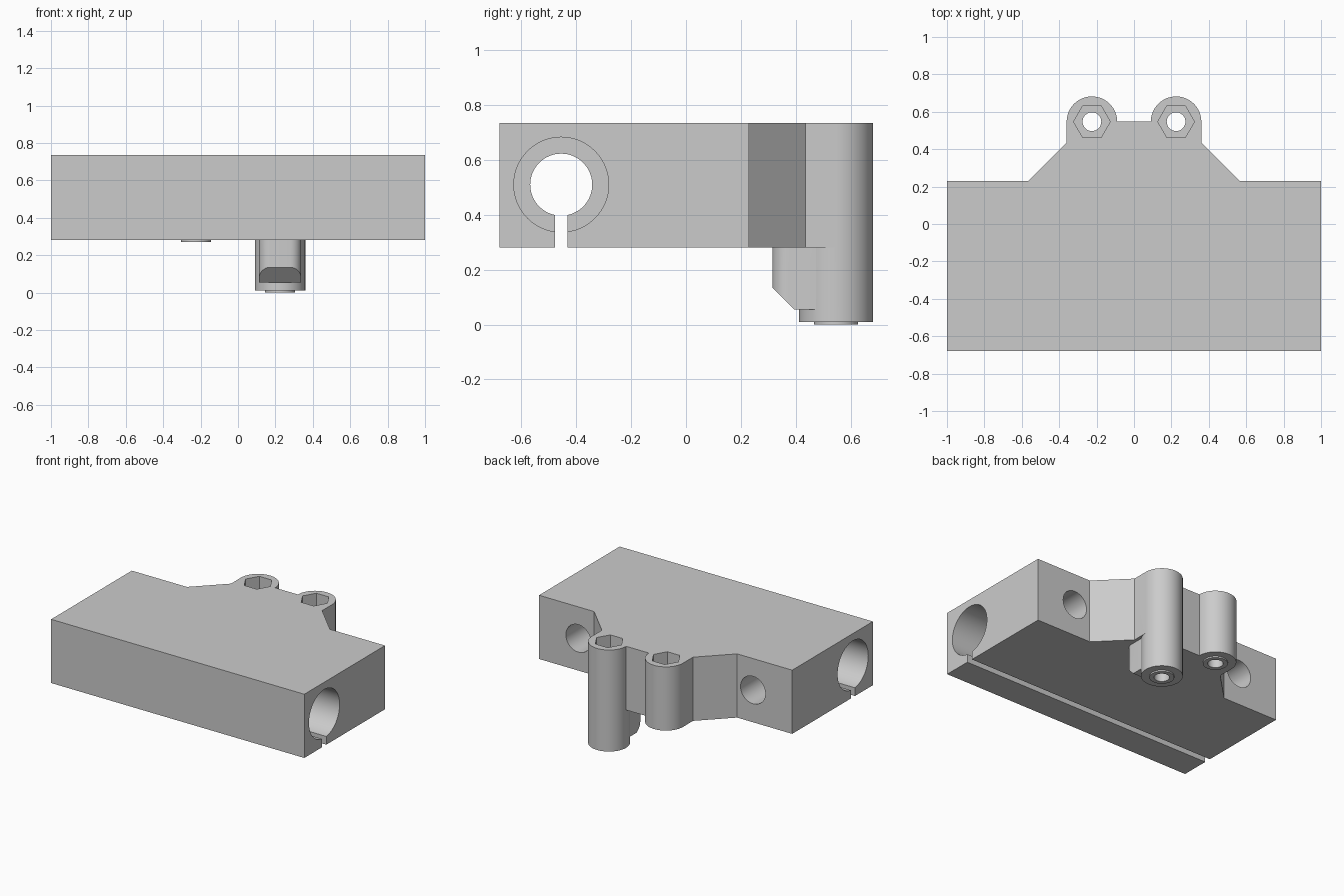
import bpy, bmesh, math
from mathutils import Matrix, Vector

if "Cube" in bpy.data.objects:
    bpy.data.objects.remove(bpy.data.objects["Cube"])

gray = bpy.data.materials.new("plain_gray")
gray.use_nodes = True
gray.diffuse_color = (0.6, 0.6, 0.6, 1)
gray.node_tree.nodes["Principled BSDF"].inputs["Base Color"].default_value = (0.6, 0.6, 0.6, 1)

TOP, BASE = 0.735, 0.28          # block height range
BACK, FRONT = 0.23, -0.68        # block depth range
BOSS_X, BOSS_Y, BOSS_R = 0.225, 0.547, 0.135
BORE_Y, BORE_Z = -0.455, 0.51


def to_object(name, bm):
    bmesh.ops.recalc_face_normals(bm, faces=bm.faces)
    mesh = bpy.data.meshes.new(name)
    bm.to_mesh(mesh)
    bm.free()
    mesh.materials.append(gray)
    obj = bpy.data.objects.new(name, mesh)
    bpy.context.collection.objects.link(obj)
    return obj


def prism(name, points, direction):
    """Extrude a closed outline of 3D points along a direction."""
    bm = bmesh.new()
    face = bm.faces.new([bm.verts.new(p) for p in points])
    grown = bmesh.ops.extrude_face_region(bm, geom=[face])
    verts = [v for v in grown["geom"] if isinstance(v, bmesh.types.BMVert)]
    bmesh.ops.translate(bm, verts=verts, vec=direction)
    return to_object(name, bm)


def rod(name, start, end, radius, sides=64):
    """Cylinder between two points."""
    start, end = Vector(start), Vector(end)
    axis = end - start
    turn = Vector((0, 0, 1)).rotation_difference(axis).to_matrix().to_4x4()
    bm = bmesh.new()
    bmesh.ops.create_cone(bm, cap_ends=True, segments=sides, radius1=radius,
                          radius2=radius, depth=axis.length,
                          matrix=Matrix.Translation((start + end) / 2) @ turn)
    return to_object(name, bm)


def combine(target, other, operation):
    mod = target.modifiers.new("combine", "BOOLEAN")
    mod.operation, mod.solver, mod.object = operation, "EXACT", other
    bpy.context.view_layer.objects.active = target
    bpy.ops.object.modifier_apply(modifier=mod.name)
    bpy.data.objects.remove(other)


# Block with tapered tongue at the back
half = [(1, FRONT), (1, BACK), (0.565, BACK), (0.36, 0.435), (0.36, BOSS_Y)]
outline = half + [(-x, y) for x, y in reversed(half)]
body = prism("clamp_block", [(x, y, BASE) for x, y in outline], (0, 0, TOP - BASE))

# Gusset ahead of the long boss: rounded plan, sloped underside
corner = 0.06
plan = [(BOSS_X + 0.113, BOSS_Y), (BOSS_X - 0.113, BOSS_Y)]
for cx, first in ((BOSS_X - 0.113 + corner, math.pi), (BOSS_X + 0.113 - corner, 1.5 * math.pi)):
    for i in range(9):
        a = first + i * math.pi / 16
        plan.append((cx + corner * math.cos(a), 0.315 + corner + corner * math.sin(a)))
gusset = prism("gusset", [(x, y, 0.055) for x, y in plan], (0, 0, 0.3))
slope = [(0, 0.25, 0.2), (0, 0.25, 0.0), (0, 0.40, 0.0), (0, 0.40, 0.05)]
combine(gusset, prism("slope_cutter", slope, (0.6, 0, 0)), "DIFFERENCE")
combine(body, gusset, "UNION")

# Two bolt bosses with a raised washer ring under each
for x, bottom in ((BOSS_X, 0.01), (-BOSS_X, BASE)):
    combine(body, rod("boss", (x, BOSS_Y, bottom), (x, BOSS_Y, TOP), BOSS_R), "UNION")
    combine(body, rod("ring", (x, BOSS_Y, bottom - 0.01), (x, BOSS_Y, bottom + 0.05), 0.08), "UNION")

# Cross bore and clamping slot along the whole length
combine(body, rod("bore", (-1.1, BORE_Y, BORE_Z), (1.1, BORE_Y, BORE_Z), 0.113), "DIFFERENCE")
slot = [(-1.1, BORE_Y + dy, z) for dy, z in
        ((-0.023, 0.2), (0.023, 0.2), (0.023, BORE_Z), (-0.023, BORE_Z))]
combine(body, prism("slot", slot, (2.2, 0, 0)), "DIFFERENCE")

for s in (-1, 1):
    # Bearing pocket in each end
    combine(body, rod("pocket", (s * 0.43, BORE_Y, BORE_Z), (s * 1.1, BORE_Y, BORE_Z), 0.173), "DIFFERENCE")
    # Blind rod socket in the back
    combine(body, rod("socket", (s * 0.69, -0.22, BORE_Z), (s * 0.69, 0.4, BORE_Z), 0.098), "DIFFERENCE")
    # Bolt hole and hexagonal nut pocket
    x = s * BOSS_X
    combine(body, rod("bolt_hole", (x, BOSS_Y, -0.1), (x, BOSS_Y, 0.9), 0.05, 48), "DIFFERENCE")
    hexagon = [(x + 0.098 * math.cos(i * math.pi / 3), BOSS_Y + 0.098 * math.sin(i * math.pi / 3), 0.55)
               for i in range(6)]
    combine(body, prism("nut_pocket", hexagon, (0, 0, 0.3)), "DIFFERENCE")

# Smooth round walls, crisp edges
bpy.ops.object.select_all(action="DESELECT")
body.select_set(True)
bpy.context.view_layer.objects.active = body
bpy.ops.object.shade_smooth_by_angle(angle=math.radians(25))
